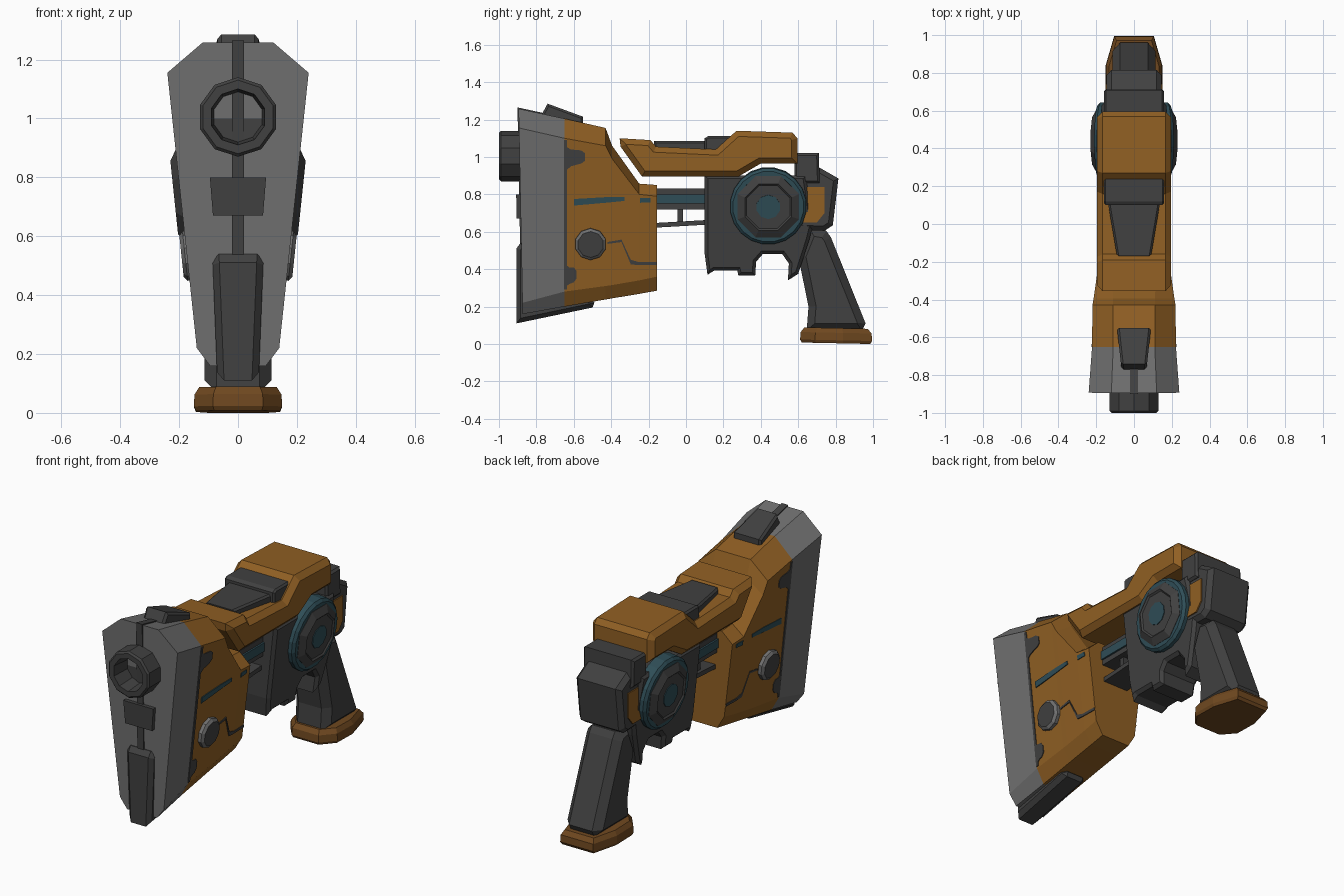
import bpy, bmesh, math
from mathutils import Vector
from mathutils.bvhtree import BVHTree

cube = bpy.data.objects.get("Cube")
if cube:
    bpy.data.objects.remove(cube, do_unlink=True)


def material(name, rgb):
    m = bpy.data.materials.new(name)
    m.use_nodes = True
    m.diffuse_color = (*rgb, 1)
    bsdf = next(n for n in m.node_tree.nodes if n.type == 'BSDF_PRINCIPLED')
    bsdf.inputs["Base Color"].default_value = (*rgb, 1)
    bsdf.inputs["Roughness"].default_value = 0.6
    return m


ORANGE = material("orange paint", (0.28, 0.115, 0.017))
GREY = material("light grey metal", (0.16, 0.16, 0.16))
DARK = material("dark grey metal", (0.052, 0.052, 0.052))
TEAL = material("dark teal", (0.028, 0.075, 0.095))
BROWN = material("brown rubber", (0.16, 0.065, 0.014))


def finish(name, bm, mats, rule=None):
    bmesh.ops.remove_doubles(bm, verts=bm.verts, dist=1e-5)
    bmesh.ops.recalc_face_normals(bm, faces=bm.faces)
    if rule:
        for f in bm.faces:
            f.material_index = rule(f.calc_center_median())
    me = bpy.data.meshes.new(name)
    bm.to_mesh(me)
    bm.free()
    for m in mats:
        me.materials.append(m)
    ob = bpy.data.objects.new(name, me)
    bpy.context.collection.objects.link(ob)
    return ob


def prism(name, profile, width, mat, bevel=0.0):
    """Side profile (y, z) extruded both ways; width is a number or a function of y, z."""
    w = width if callable(width) else (lambda y, z: width)
    bm = bmesh.new()
    sides = [[bm.verts.new((s * w(y, z), y, z)) for y, z in profile] for s in (1, -1)]
    caps = [bm.faces.new(v) for v in sides]
    n = len(profile)
    for i in range(n):
        j = (i + 1) % n
        bm.faces.new((sides[0][i], sides[0][j], sides[1][j], sides[1][i]))
    if bevel:
        bmesh.ops.recalc_face_normals(bm, faces=bm.faces)
        bmesh.ops.bevel(bm, geom=[e for f in caps for e in f.edges], offset=bevel,
                        segments=1, affect='EDGES', clamp_overlap=True)
    return finish(name, bm, [mat])


def loft(name, rings, mats, rule=None):
    """Skin closed rings of equal length and cap both ends."""
    bm = bmesh.new()
    rows = [[bm.verts.new(p) for p in r] for r in rings]
    n = len(rows[0])
    for a, b in zip(rows, rows[1:]):
        for i in range(n):
            j = (i + 1) % n
            bm.faces.new((a[i], a[j], b[j], b[i]))
    bm.faces.new(rows[0])
    bm.faces.new(rows[-1])
    return finish(name, bm, mats, rule)


def lathe(name, profile, sides, origin, axis, mats, pick=None):
    """Turn (radius, height) points around an axis; pick gives a material per segment."""
    q = Vector(axis).to_track_quat('Z', 'Y')
    bm = bmesh.new()
    rows = []
    for r, h in profile:
        angles = [math.tau * (i + 0.5) / sides for i in range(sides)]
        rows.append([bm.verts.new(Vector(origin) + q @ Vector((r * math.cos(a), r * math.sin(a), h)))
                     for a in angles])
    for k, (a, b) in enumerate(zip(rows, rows[1:])):
        for i in range(sides):
            j = (i + 1) % sides
            f = bm.faces.new((a[i], a[j], b[j], b[i]))
            f.material_index = pick[k] if pick else 0
    return finish(name, bm, mats)


def mirrored(half):
    return half + [(-x, b) for x, b in reversed(half)]


# Front housing: eight-sided sections from muzzle to rear, grey nose and orange shell
def section(y, tilt, *half):
    return [(x, y + tilt * (1.25 - z), z) for x, z in mirrored(list(half))]


housing = loft("front_housing", [
    section(-0.895, 0.02, (0.12, 1.258), (0.24, 1.155), (0.14, 0.22), (0.095, 0.16)),
    section(-0.65, 0, (0.11, 1.205), (0.222, 1.10), (0.135, 0.28), (0.09, 0.20)),
    section(-0.43, 0, (0.11, 1.155), (0.22, 1.06), (0.135, 0.31), (0.09, 0.238)),
    section(-0.395, 0, (0.11, 1.06), (0.214, 0.99), (0.135, 0.315), (0.09, 0.244)),
    section(-0.25, 0, (0.12, 0.857), (0.193, 0.80), (0.135, 0.34), (0.09, 0.268)),
    section(-0.155, 0, (0.12, 0.85), (0.187, 0.79), (0.135, 0.36), (0.09, 0.285)),
], [GREY, ORANGE], lambda c: int(c.y > -0.65))
surface = BVHTree.FromPolygons([v.co for v in housing.data.vertices],
                               [p.vertices[:] for p in housing.data.polygons])


# Painted side markings: thin plates following the housing, given as (y, low z, high z) columns
def marking(name, columns, mat):
    for s, side in ((1, "left"), (-1, "right")):
        def lift(y, z, d):
            hit = surface.ray_cast(Vector((s, y, z)), Vector((-s, 0, 0)))[0]
            return (hit.x + s * d, y, z)
        rings = [[lift(y, lo, 0.004), lift(y, hi, 0.004), lift(y, hi, -0.003), lift(y, lo, -0.003)]
                 for y, lo, hi in columns]
        loft(f"{side}_{name}", rings, [mat])


marking("teal_stripe", [(-0.6, 0.74, 0.775), (-0.43, 0.755, 0.785), (-0.33, 0.765, 0.785)], TEAL)
marking("short_stripe", [(-0.245, 0.755, 0.78), (-0.19, 0.757, 0.78)], TEAL)
marking("upper_tab", [(-0.65, 0.92, 1.06), (-0.615, 0.95, 1.04), (-0.56, 0.965, 1.035), (-0.54, 0.98, 1.02)], DARK)
marking("lower_tab", [(-0.65, 0.30, 0.43), (-0.625, 0.32, 0.41), (-0.6, 0.33, 0.41), (-0.585, 0.35, 0.39)], DARK)
marking("nose_seam", [(-0.652, 0.29, 1.09), (-0.636, 0.29, 1.09)], DARK)
marking("panel_line", [(-0.42, 0.535, 0.545), (-0.345, 0.545, 0.558), (-0.295, 0.425, 0.45),
                       (-0.25, 0.422, 0.437), (-0.157, 0.422, 0.437)], DARK)

# Nose details: barrel, seam, block, lower spine and top fin
lathe("barrel", [(0.135, 0), (0.135, 0.14), (0.125, 0.15), (0.095, 0.15), (0.085, 0.04), (0, 0.04)],
      10, (0, -0.85, 1.005), (0, -1, 0), [DARK])
prism("nose_centre_seam", [(-0.901, 1.265), (-0.75, 1.232), (-0.75, 1.2), (-0.86, 1.2),
                           (-0.86, 0.53), (-0.887, 0.53)], 0.02, DARK)
prism("nose_block", [(-0.908, 0.80), (-0.905, 0.67), (-0.85, 0.67), (-0.85, 0.80)],
      lambda y, z: 0.085 + (z - 0.67) * 0.08, DARK)
prism("lower_spine", [(-0.885, 0.54), (-0.907, 0.51), (-0.907, 0.11), (-0.5, 0.195), (-0.49, 0.22),
                      (-0.55, 0.28), (-0.85, 0.28), (-0.85, 0.54)],
      lambda y, z: 0.07 + (z - 0.11) * 0.04, DARK, 0.025)
prism("top_fin", [(-0.77, 1.23), (-0.74, 1.285), (-0.55, 1.215), (-0.55, 1.16), (-0.77, 1.19)],
      lambda y, z: 0.09 + (y + 0.55) * 0.11, DARK, 0.012)

# Upper shroud with sunken tray and rear sight
prism("upper_shroud", [(-0.355, 1.10), (-0.35, 1.055), (-0.235, 0.895), (0.28, 0.895), (0.40, 0.965),
                       (0.595, 0.965), (0.595, 1.10), (0.57, 1.13), (0.27, 1.14), (0.16, 1.04),
                       (-0.16, 1.055), (-0.19, 1.09)], 0.197, ORANGE, 0.03)
prism("sight_tray", [(-0.17, 1.085), (-0.17, 1.03), (0.14, 1.02), (0.14, 1.085)],
      lambda y, z: 0.09 + (y + 0.17) * 0.17, DARK, 0.01)
prism("sight_block", [(0.10, 1.10), (0.12, 1.112), (0.24, 1.112), (0.24, 1.02), (0.10, 1.02)],
      0.16, DARK, 0.01)

# Receiver, trigger recess and rear blocks
prism("receiver", [(0.10, 0.90), (0.10, 0.48), (0.115, 0.37), (0.15, 0.392), (0.275, 0.392), (0.28, 0.365),
                   (0.37, 0.365), (0.375, 0.44), (0.41, 0.48), (0.515, 0.48), (0.55, 0.43), (0.545, 0.34),
                   (0.60, 0.375), (0.66, 0.56), (0.68, 0.64), (0.64, 0.90)],
      lambda y, z: 0.115 + (z - 0.37) * 0.11, DARK, 0.018)
prism("rear_top_block", [(0.58, 1.02), (0.71, 1.02), (0.715, 0.86), (0.58, 0.86)], 0.16, DARK, 0.012)
prism("rear_block", [(0.60, 0.92), (0.71, 0.945), (0.815, 0.885), (0.785, 0.635), (0.74, 0.605), (0.60, 0.61)],
      0.145, DARK, 0.025)
prism("rear_orange_panel", [(0.61, 0.84), (0.74, 0.84), (0.74, 0.70), (0.70, 0.65), (0.61, 0.65)],
      0.152, ORANGE)

# Linking bars between housing and receiver
prism("link_core", [(-0.2, 0.83), (0.15, 0.83), (0.15, 0.72), (-0.2, 0.72)], 0.09, DARK)
prism("link_teal_bar", [(-0.2, 0.80), (0.15, 0.80), (0.15, 0.75), (-0.2, 0.75)], 0.10, TEAL)
prism("link_lower_bar", [(-0.2, 0.645), (0.15, 0.665), (0.15, 0.64), (-0.2, 0.62)], 0.08, DARK)
prism("link_post", [(-0.045, 0.73), (-0.015, 0.73), (-0.015, 0.64), (-0.045, 0.64)], 0.06, DARK)

# Round hubs on both sides, leaning with the tapered body
for s, side in ((1, "left"), (-1, "right")):
    axis = (s, 0, -0.105)
    big = (s * 0.165, 0.44, 0.737)
    lathe(f"{side}_hub_ring", [(0.205, -0.05), (0.205, 0.012), (0.19, 0.026), (0.165, 0.026), (0.16, 0)],
          20, big, axis, [TEAL])
    lathe(f"{side}_hub", [(0.178, -0.02), (0.178, 0.028), (0.135, 0.052), (0.125, 0.044), (0, 0.044)],
          8, big, axis, [DARK])
    lathe(f"{side}_hub_core", [(0.065, 0.03), (0.065, 0.048), (0, 0.048)], 10, big, axis, [TEAL])
    lathe(f"{side}_small_hub", [(0.085, -0.03), (0.085, 0.018), (0.07, 0.03), (0, 0.03)],
          10, (s * 0.162, -0.51, 0.535), axis, [GREY, DARK], [0, 0, 1])

# Raked grip and its foot
prism("grip", [(0.60, 0.47), (0.66, 0.62), (0.75, 0.605), (0.775, 0.57), (0.96, 0.11), (0.94, 0.07),
               (0.645, 0.07), (0.655, 0.20)], 0.113, DARK, 0.04)
foot = mirrored([(0.085, 0.61), (0.15, 0.69), (0.15, 0.84), (0.105, 0.995)])
loft("grip_foot", [[(x * k, 0.8 + (y - 0.8) * k, z + (0.8 - y) * 0.02) for x, y in foot]
                   for k, z in ((0.95, 0.004), (1, 0.02), (0.985, 0.06), (0.88, 0.085))], [BROWN])
